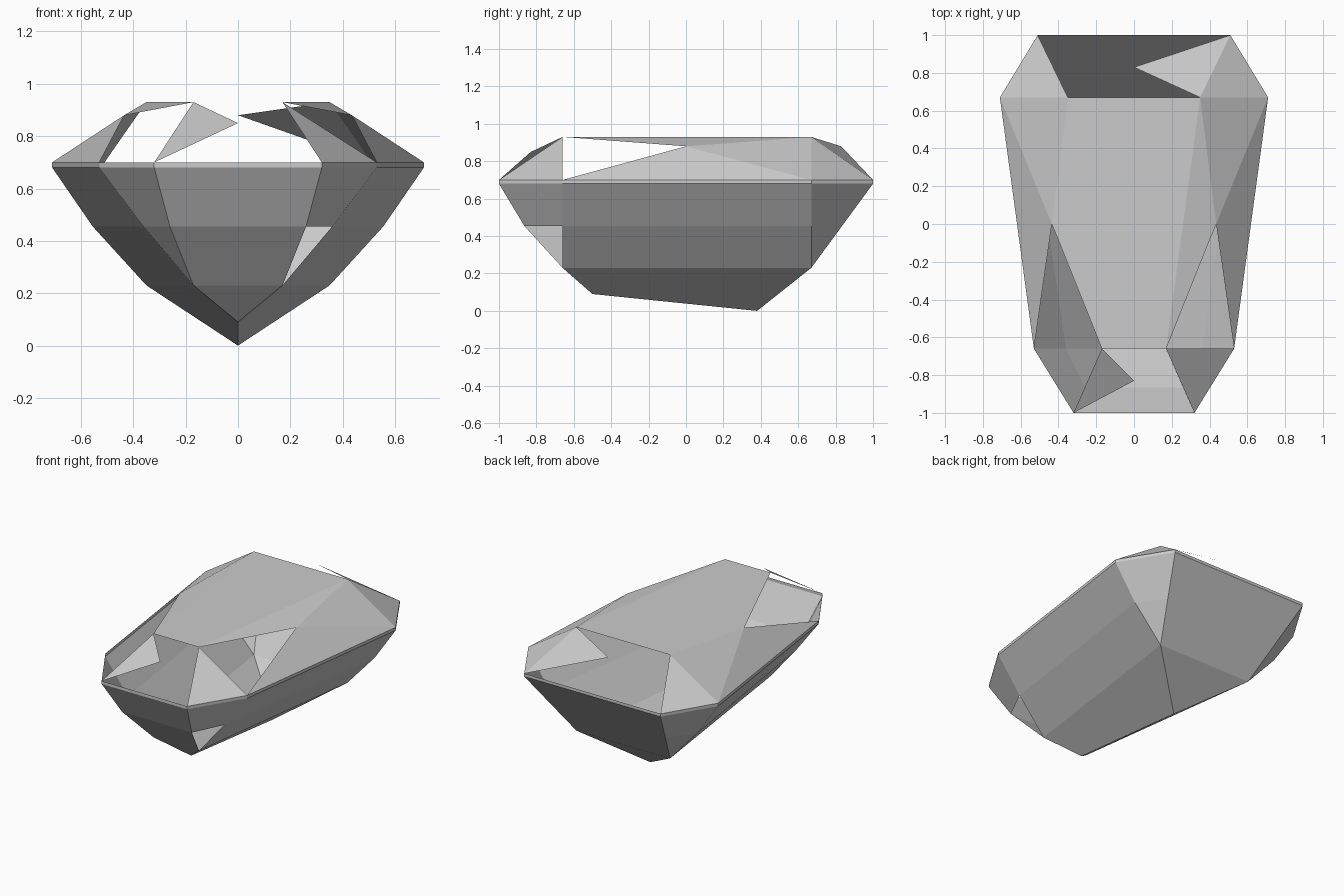
import bpy
import bmesh

cube = bpy.data.objects.get("Cube")
if cube:
    bpy.data.objects.remove(cube, do_unlink=True)

grey = bpy.data.materials.new("stone_grey")
grey.use_nodes = True
colour = (0.6, 0.6, 0.6, 1)
grey.diffuse_color = colour
grey.node_tree.nodes["Principled BSDF"].inputs["Base Color"].default_value = colour


def ring(half, z):
    """Mirror a front-to-back half outline into a closed loop."""
    right = [(x, y, z) for x, y in half]
    left = [(-x, y, z) for x, y in half]
    return [left[0]] + right + left[:0:-1]


def build(name, faces):
    """Make a flat-shaded shell, merging shared corners."""
    bm = bmesh.new()
    verts = {}
    for points in faces:
        corners = list(dict.fromkeys(points))
        for p in corners:
            if p not in verts:
                verts[p] = bm.verts.new(p)
        if len(corners) > 2:
            bm.faces.new([verts[p] for p in corners])
    mesh = bpy.data.meshes.new(name)
    bm.to_mesh(mesh)
    bm.free()
    mesh.materials.append(grey)
    obj = bpy.data.objects.new(name, mesh)
    bpy.context.collection.objects.link(obj)


def band(low, high, skip=()):
    """Faces joining two loops, leaving out the chosen segments."""
    faces = []
    for i in range(8):
        j = (i + 1) % 8
        if i not in skip:
            faces.append((low[i], low[j], high[j], high[i]))
    return faces


# Outlines
outline = [(0.32, -1), (0.53, -0.66), (0.71, 0.67), (0.51, 1)]
inner = [(0.17, -0.66), (0.17, -0.66), (0.35, 0.67), (0.35, 0.67)]
middle = [(0.26, -0.865), (0.36, -0.66), (0.555, 0.67), (0.43, 0.835)]
girdle_low, girdle_high = ring(outline, 0.68), ring(outline, 0.70)
waist, base, table = ring(middle, 0.455), ring(inner, 0.23), ring(inner, 0.93)

# Girdle
build("girdle", band(girdle_low, girdle_high))

# Pavilion with an open front corner and a sloping keel
keel_front, keel_back = (0, -0.5, 0.09), (0, 0.38, 0)
a, b, c, d = base[0], base[1], base[3], base[5]
keel = [(b, a, keel_front), (c, b, keel_front, keel_back),
        (d, c, keel_back), (a, d, keel_back, keel_front)]
build("pavilion", band(waist, girdle_low) + band(base, waist, skip=[1]) + keel)

# Crown: table, corner facets and four-way split sides, some facets open
crown = [tuple(table)]
for i in (1, 3, 5):
    crown.append((girdle_high[i], girdle_high[i + 1], table[i]))
sides = {
    0: ((0, -0.83, 0.85), ["start"]),
    2: ((0.435, 0, 0.88), ["bottom", "end", "top"]),
    4: ((0, 0.83, 0.88), ["start"]),
    6: ((-0.435, 0, 0.88), ["bottom", "start", "top"]),
}
for i, (peak, kept) in sides.items():
    g, h, t, u = girdle_high[i], girdle_high[i + 1], table[i], table[i + 1]
    facets = {"start": (t, g, peak), "bottom": (g, h, peak),
              "end": (h, u, peak), "top": (u, t, peak)}
    crown += [facets[k] for k in kept]
build("crown", crown)
